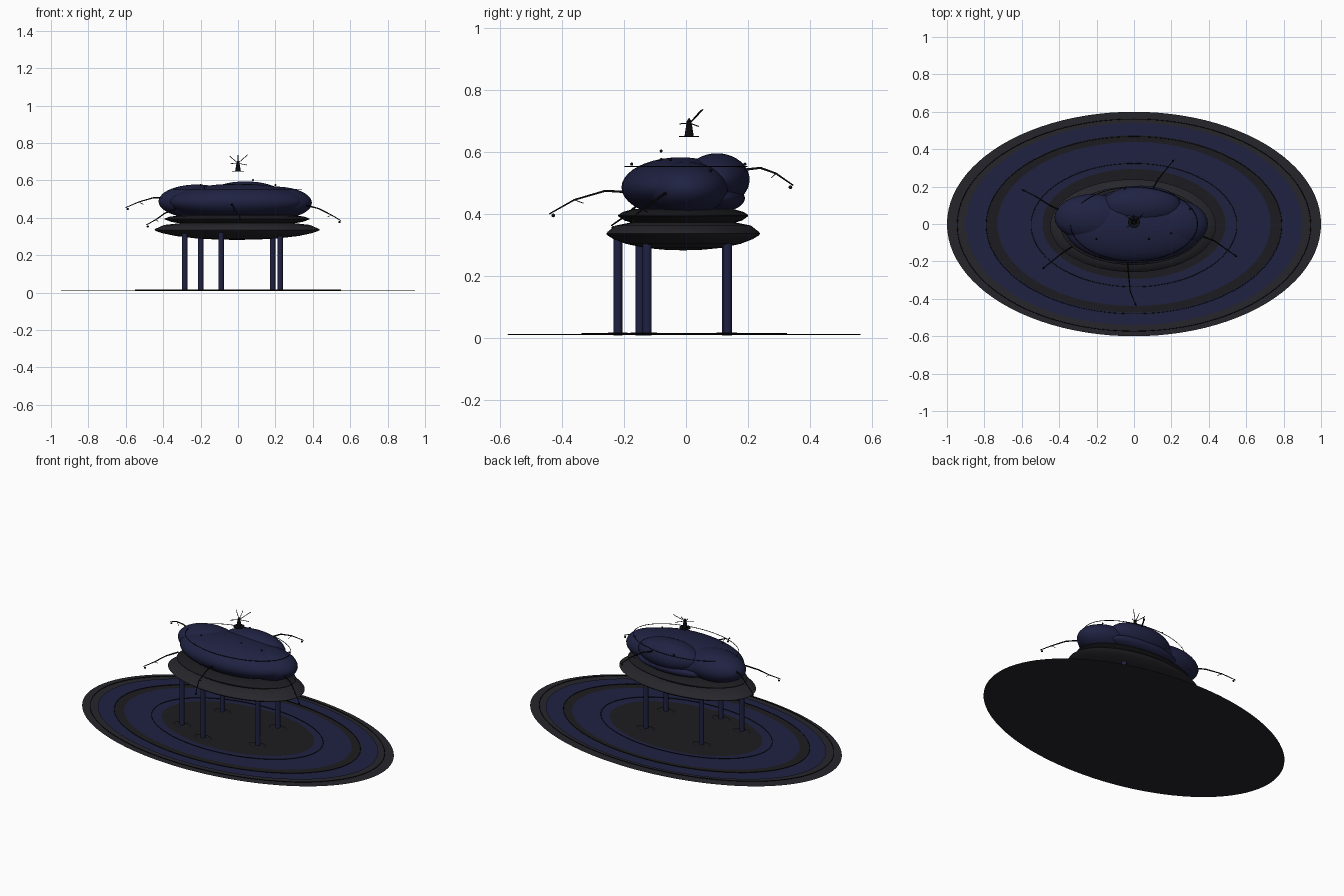
import bpy, bmesh, math
from mathutils import Vector

if "Cube" in bpy.data.objects:
    bpy.data.objects.remove(bpy.data.objects["Cube"])

FLAT = 0.6  # everything is squashed along y


def mat(name, c):
    m = bpy.data.materials.new(name)
    m.diffuse_color = (*c, 1)
    m.use_nodes = True
    m.node_tree.nodes["Principled BSDF"].inputs["Base Color"].default_value = m.diffuse_color
    return m


NAVY = mat("navy", (0.014, 0.016, 0.055))
DARK = mat("charcoal", (0.012, 0.012, 0.015))
GREY = mat("slate", (0.019, 0.019, 0.024))
BLACK = mat("black", (0.004, 0.004, 0.005))


def finish(ob, m, smooth=True):
    ob.data.materials.append(m)
    if smooth:
        bpy.context.view_layer.objects.active = ob
        for o in bpy.context.selected_objects:
            o.select_set(False)
        ob.select_set(True)
        bpy.ops.object.shade_smooth_by_angle(angle=math.radians(35))
    return ob


def lathe(name, profile, m, loc=(0, 0, 0), flat=FLAT, n=64):
    """Spin (radius, z) points around z, squashed along y."""
    bm = bmesh.new()
    rings = []
    for r, z in profile:
        if r == 0:
            rings.append([bm.verts.new((0, 0, z))] * n)
        else:
            rings.append([bm.verts.new((r * math.cos(2 * math.pi * i / n),
                                        r * flat * math.sin(2 * math.pi * i / n), z)) for i in range(n)])
    for a, b in zip(rings, rings[1:]):
        for i in range(n):
            j = (i + 1) % n
            bm.faces.new(list(dict.fromkeys((a[i], a[j], b[j], b[i]))))
    bmesh.ops.recalc_face_normals(bm, faces=bm.faces)
    me = bpy.data.meshes.new(name)
    bm.to_mesh(me)
    bm.free()
    ob = bpy.data.objects.new(name, me)
    ob.location = loc
    bpy.context.collection.objects.link(ob)
    return finish(ob, m)


def blob(name, loc, radii, m, seg=32, rings=20):
    bpy.ops.mesh.primitive_uv_sphere_add(segments=seg, ring_count=rings, radius=1, location=loc)
    ob = bpy.context.object
    ob.name = name
    ob.scale = radii
    return finish(ob, m)


def tube(name, pts, r, m, taper=1.0, cyclic=False):
    cu = bpy.data.curves.new(name, 'CURVE')
    cu.dimensions = '3D'
    cu.bevel_depth = r
    cu.bevel_resolution = 1
    cu.use_fill_caps = True
    sp = cu.splines.new('POLY')
    sp.points.add(len(pts) - 1)
    for i, (p, q) in enumerate(zip(sp.points, pts)):
        p.co = (*q, 1)
        p.radius = 1 + (taper - 1) * i / (len(pts) - 1)
    sp.use_cyclic_u = cyclic
    ob = bpy.data.objects.new(name, cu)
    bpy.context.collection.objects.link(ob)
    return finish(ob, m, False)


def oval(name, rx, z, r, m, cy=0.0, flat=FLAT, n=96):
    t = [2 * math.pi * i / n for i in range(n)]
    return tube(name, [(rx * math.cos(a), cy + rx * flat * math.sin(a), z) for a in t], r, m, cyclic=True)


# flat banded ground disc
lathe("ground_disc", [(0, 0), (1.0, 0)], GREY, n=96)
for name, r0, r1, z, m in (("outer_band", 0.78, 0.90, 0.008, NAVY),
                           ("middle_band", 0.72, 0.79, 0.009, DARK),
                           ("inner_band", 0.48, 0.73, 0.010, NAVY),
                           ("centre_pool", 0, 0.49, 0.011, DARK)):
    lathe(name, [(r0, z), (r1, z)], m, n=96)
for i, (r, z) in enumerate(((0.945, 0.01), (0.79, 0.011), (0.55, 0.014))):
    oval(f"ripple_{i}", r, z, 0.0018, BLACK, cy=-0.006)

# stilts with oval foot ripples
for i, (x, y) in enumerate(((-0.285, -0.148), (-0.09, -0.22), (-0.2, 0.13), (0.225, -0.125), (0.185, 0.133))):
    lathe(f"stilt_{i}", [(0, 0.008), (0.0145, 0.008), (0.0145, 0.33), (0, 0.33)], NAVY, (x, y, 0), 1.0, 16)
    lathe(f"foot_{i}", [(0, 0.018), (0.032, 0.018), (0.057, 0.016)], DARK, (x, y, 0), FLAT, 32)

# lower saucer and upper plate
C = (-0.005, -0.009, 0)
lathe("saucer", [(0, 0.282), (0.11, 0.284), (0.22, 0.290), (0.33, 0.303), (0.40, 0.318), (0.435, 0.330),
                 (0.443, 0.336), (0.435, 0.342), (0.39, 0.362), (0.30, 0.372), (0, 0.378)], GREY, C, 0.56)
lathe("plate", [(0, 0.368), (0.30, 0.370), (0.35, 0.378), (0.388, 0.392), (0.388, 0.396),
                (0.36, 0.406), (0.30, 0.415), (0, 0.418)], DARK, C, 0.54)

# overlapping rounded body lobes
for name, loc, rad in (("front_lobe", (0, -0.018, 0.485), (0.37, 0.19, 0.097)),
                       ("left_lobe", (-0.22, 0.035, 0.488), (0.205, 0.125, 0.09)),
                       ("back_lobe", (0.04, 0.1, 0.51), (0.21, 0.105, 0.085)),
                       ("right_lobe", (0.2, 0.0, 0.48), (0.195, 0.135, 0.087)),
                       ("low_lobe", (0.02, 0.1, 0.45), (0.24, 0.09, 0.045))):
    blob(name, loc, rad, NAVY)
oval("halo_ring", 0.34, 0.553, 0.0018, BLACK, flat=0.58)

# drooping twigs ending in beads
twigs = (((-0.39, 0.07, 0.505), (-0.45, 0.10, 0.508), (-0.53, 0.15, 0.485), (-0.6, 0.185, 0.455)),
         ((-0.33, -0.12, 0.45), (-0.39, -0.16, 0.425), (-0.44, -0.2, 0.39), (-0.49, -0.24, 0.362)),
         ((0.09, 0.17, 0.54), (0.13, 0.24, 0.548), (0.17, 0.29, 0.53), (0.215, 0.345, 0.492)),
         ((0.35, -0.06, 0.47), (0.43, -0.09, 0.45), (0.5, -0.14, 0.415), (0.55, -0.175, 0.385)),
         ((-0.035, -0.19, 0.47), (-0.03, -0.26, 0.474), (-0.02, -0.36, 0.445), (0.012, -0.44, 0.4)))
for i, pts in enumerate(twigs):
    tube(f"twig_{i}", pts, 0.0045, BLACK, 0.5)
    tip, mid = Vector(pts[3]), Vector(pts[2])
    blob(f"twig_bead_{i}", tip.lerp(mid, 0.15) - Vector((0, 0, 0.012)), (0.006,) * 3, BLACK, 12, 8)
    tube(f"twig_shoot_{i}", [mid, mid.lerp(Vector(pts[1]), 0.3) - Vector((0, 0, 0.02))], 0.0015, BLACK)

# small studs on the body
for i, p in enumerate(((-0.2, -0.08, 0.575), (0.08, -0.08, 0.602), (-0.18, -0.175, 0.56), (0.2, -0.05, 0.575),
                       (-0.05, 0.19, 0.56), (0.3, 0.08, 0.54))):
    blob(f"stud_{i}", p, (0.005,) * 3, BLACK, 12, 8)

# tiny mill floating over the body
M = (0, 0.01, 0)
lathe("mill_base", [(0, 0.648), (0.032, 0.648), (0.032, 0.651), (0, 0.651)], BLACK, M, 1.0, 24)
lathe("mill_tower", [(0.015, 0.65), (0.008, 0.695), (0.009, 0.697), (0, 0.71)], BLACK, M, 1.0, 12)
for i, tip in enumerate(((-0.045, 0.045, 0.73), (0.05, 0.055, 0.736), (0.048, 0.04, 0.682),
                         (-0.04, -0.02, 0.69), (0.0, 0.05, 0.735))):
    tube(f"mill_sail_{i}", [(0, 0.012, 0.692), tip], 0.0018, BLACK)
